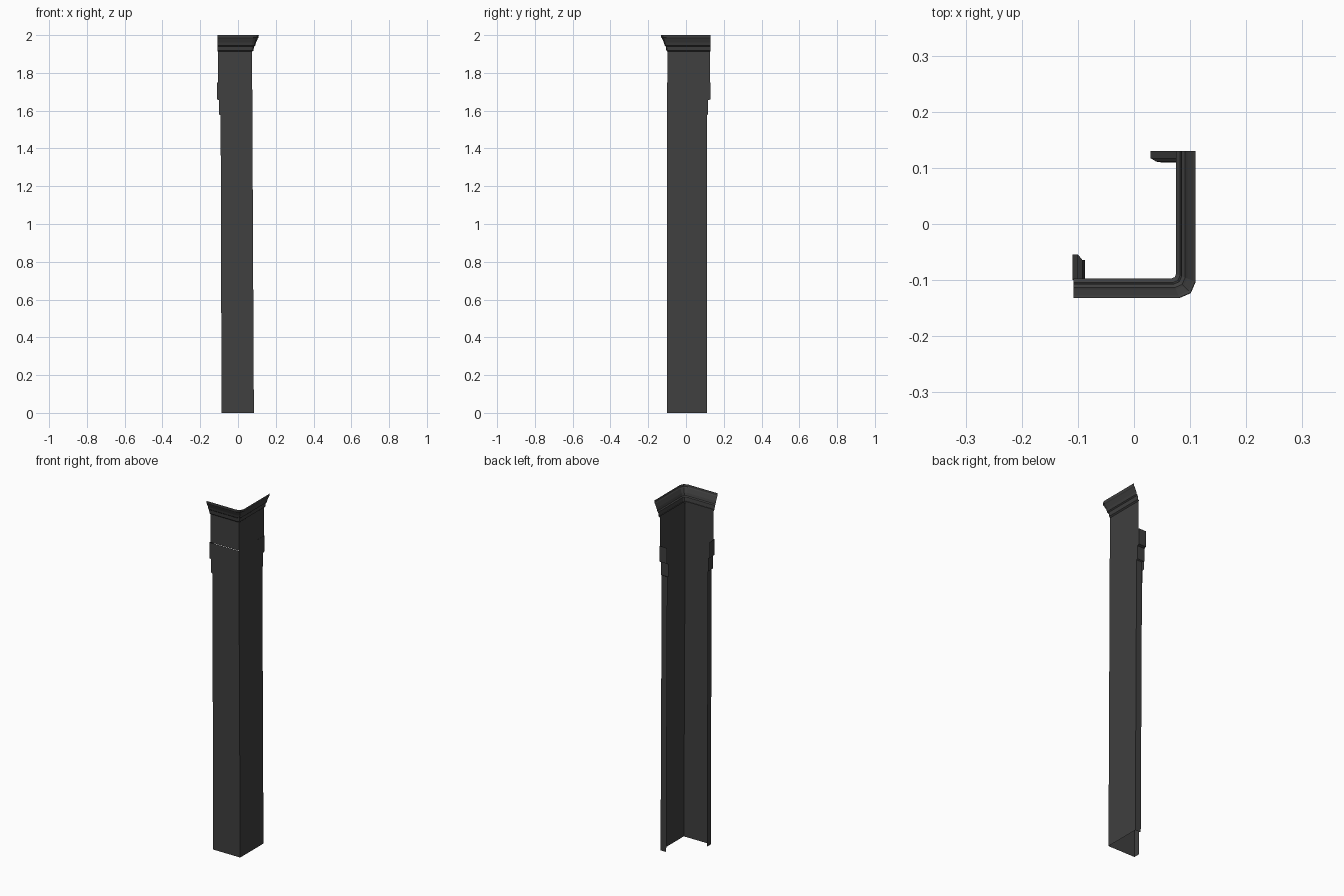
import bpy

cube = bpy.data.objects.get("Cube")
if cube:
    bpy.data.objects.remove(cube, do_unlink=True)

charcoal = bpy.data.materials.new("charcoal")
charcoal.use_nodes = True
charcoal.diffuse_color = (0.05, 0.05, 0.05, 1)
charcoal.node_tree.nodes["Principled BSDF"].inputs["Base Color"].default_value = (0.05, 0.05, 0.05, 1)


def loft(name, sections):
    """Join equal-length open sections, listed bottom to top, into a sheet."""
    n = len(sections[0])
    verts = [p for s in sections for p in s]
    faces = [(r * n + i, r * n + i + 1, (r + 1) * n + i + 1, (r + 1) * n + i)
             for r in range(len(sections) - 1) for i in range(n - 1)]
    mesh = bpy.data.meshes.new(name)
    mesh.from_pydata(verts, [], faces)
    mesh.materials.append(charcoal)
    obj = bpy.data.objects.new(name, mesh)
    bpy.context.collection.objects.link(obj)
    return obj


FRONT, TOP_X = -0.1, 0.075


def shaft_section(z, left, back, lip):
    # Left return, front wall, side wall and back return
    right = 0.084 - 0.005 * z
    return [(left, FRONT + lip, z), (left, FRONT, z), (right, FRONT, z),
            (right, back, z), (right - lip, back, z)]


# Long shaft with returned edges that step outward near the top
steps = [(0, -0.087, 0.11, 0.036), (1.575, -0.092, 0.111, 0.036),
         (1.58, -0.1, 0.117, 0.046), (1.655, -0.1, 0.117, 0.046),
         (1.66, -0.11, 0.13, 0.046), (1.75, -0.11, 0.13, 0.046)]
loft("column_shaft", [shaft_section(*s) for s in steps])

# Plain neck above the shaft, without returns
loft("column_neck", [[(-0.106, FRONT + 0.003, z), (TOP_X, FRONT + 0.003, z), (TOP_X, 0.126, z)]
                     for z in (1.75, 1.92)])


# Flared crown moulding with a softened corner
def crown_section(out, z):
    x, y, r = TOP_X + out, FRONT + 0.003 - out, 0.008 + out * 0.6
    return [(-0.108, y, z), (x - r, y, z), (x - r * 0.3, y + r * 0.3, z),
            (x, y + r, z), (x, 0.13, z)]


crown_profile = [(0, 1.912), (0.007, 1.918), (0.01, 1.94), (0.016, 1.945),
                 (0.02, 1.96), (0.03, 1.982), (0.034, 1.987), (0.035, 2.0)]
loft("crown_moulding", [crown_section(*p) for p in crown_profile])
